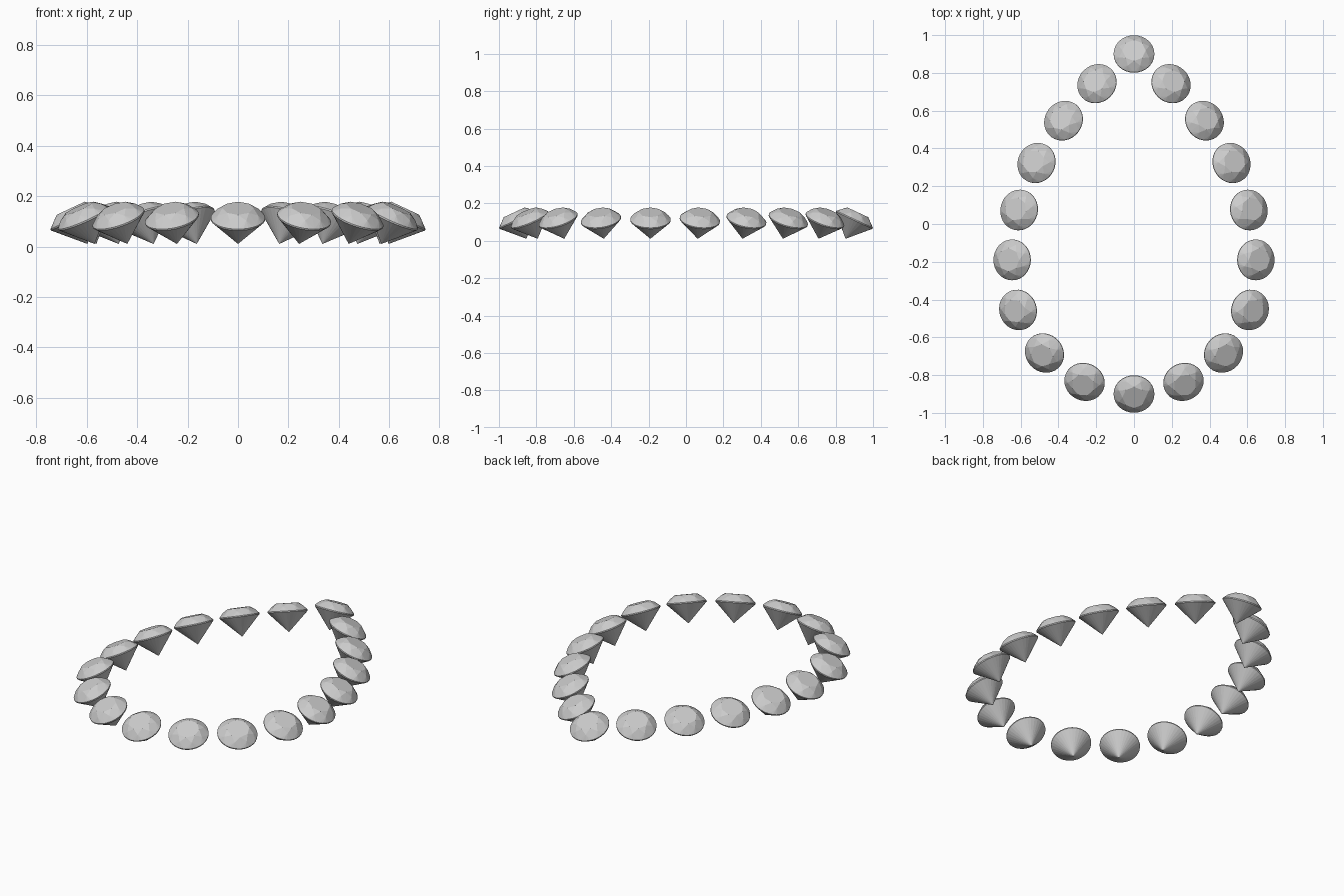
import bpy, bmesh, math
from mathutils import Vector, Matrix

if "Cube" in bpy.data.objects:
    bpy.data.objects.remove(bpy.data.objects["Cube"])

R, CROWN, PAV, TILT = 0.108, 0.044, 0.112, math.radians(25)


def ring(bm, n, r, z, phase=0.0):
    for i in range(n):
        a = math.tau * (i + phase) / n
        bm.verts.new((r * math.cos(a), r * math.sin(a), z))


# Brilliant-cut stone: octagonal table, crown kites, round girdle, pointed pavilion
def gem_mesh():
    bm = bmesh.new()
    ring(bm, 8, R * 0.57, CROWN)
    ring(bm, 8, R * 0.80, CROWN * 0.62, 0.5)
    ring(bm, 32, R, 0.003)
    ring(bm, 32, R, -0.003)
    bm.verts.new((0, 0, -PAV))
    bmesh.ops.convex_hull(bm, input=bm.verts)
    bmesh.ops.dissolve_limit(bm, angle_limit=0.01, verts=bm.verts, edges=bm.edges)
    bmesh.ops.recalc_face_normals(bm, faces=bm.faces)
    me = bpy.data.meshes.new("gem")
    bm.to_mesh(me)
    bm.free()
    return me


# Right half of the pear-shaped outline, back point to front
half = [(0, .90), (.196, .743), (.373, .547), (.516, .323), (.608, .074),
        (.645, -.19), (.614, -.455), (.474, -.683), (.262, -.836), (0, -.90)]
outline = half + [(-x, y) for x, y in half[-2:0:-1]]
mesh = gem_mesh()
n = len(outline)

# Stones set along the outline, each leaning outward
for i, (x, y) in enumerate(outline):
    t = Vector(outline[(i + 1) % n]) - Vector(outline[i - 1])
    heading = math.atan2(t.x, -t.y)
    ob = bpy.data.objects.new(f"halo_stone_{i + 1}", mesh)
    bpy.context.collection.objects.link(ob)
    ob.matrix_world = (Matrix.Translation((x, y, 0.112))
                       @ Matrix.Rotation(heading, 4, 'Z')
                       @ Matrix.Rotation(TILT, 4, 'Y'))
